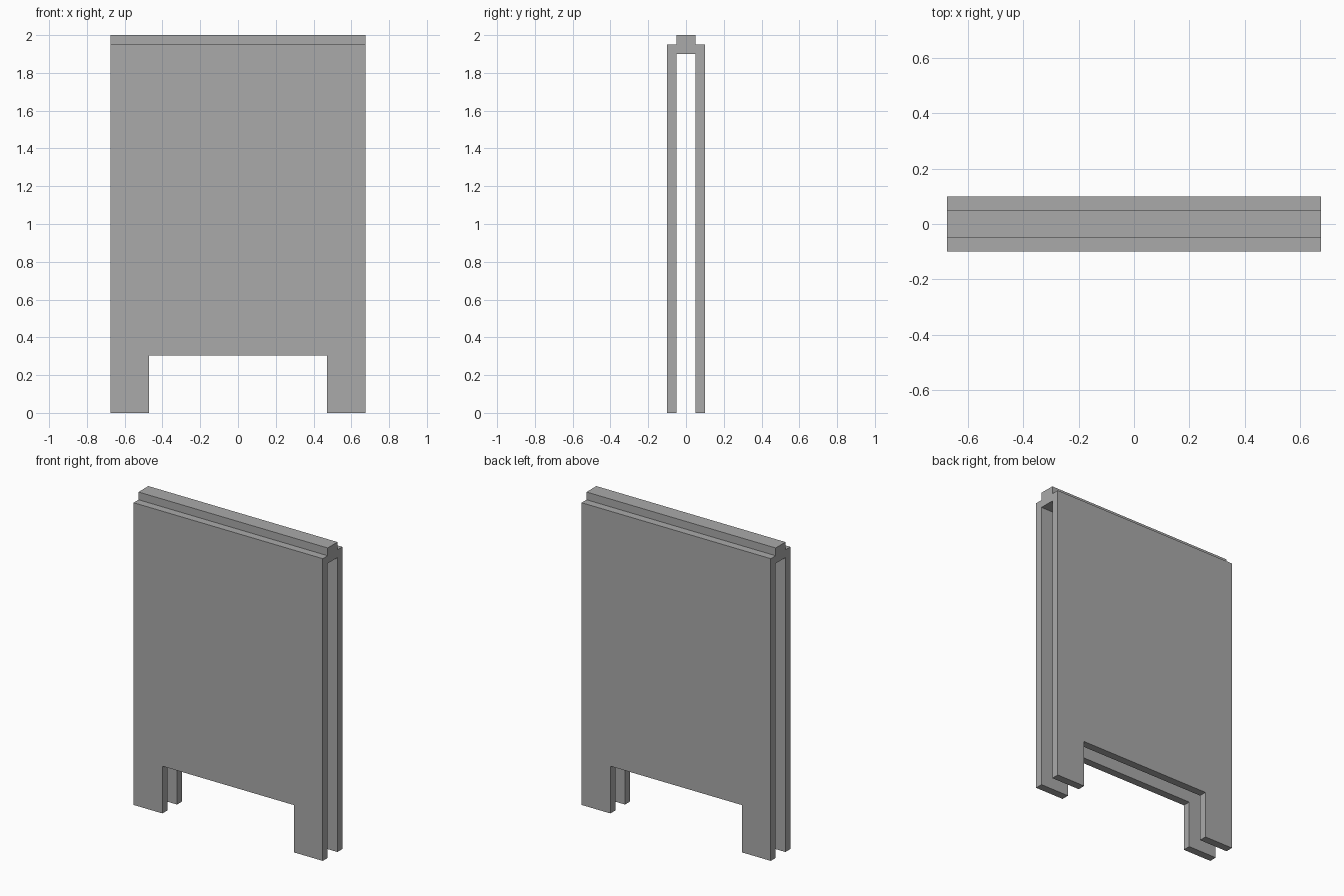
import bpy
import bmesh
from mathutils import Vector

cube = bpy.data.objects.get("Cube")
if cube:
    bpy.data.objects.remove(cube, do_unlink=True)

HALF_W = 0.675           # half width of the board
OUT, INN = 0.10, 0.05    # outer and inner depth of the panels
SHOULDER, TOP, SLOT = 1.95, 2.0, 1.90
NOTCH_W, NOTCH_H = 0.47, 0.305

grey = bpy.data.materials.new("plain grey")
grey.use_nodes = True
colour = (0.4, 0.4, 0.4, 1)
grey.diffuse_color = colour
grey.node_tree.nodes["Principled BSDF"].inputs["Base Color"].default_value = colour


def extrude(name, points, direction):
    """Solid made by pushing a flat outline along a direction."""
    bm = bmesh.new()
    face = bm.faces.new([bm.verts.new(p) for p in points])
    moved = bmesh.ops.extrude_face_region(bm, geom=[face], use_keep_orig=True)["geom"]
    bmesh.ops.translate(bm, vec=Vector(direction),
                        verts=[g for g in moved if isinstance(g, bmesh.types.BMVert)])
    bmesh.ops.recalc_face_normals(bm, faces=bm.faces)
    mesh = bpy.data.meshes.new(name)
    bm.to_mesh(mesh)
    bm.free()
    mesh.materials.append(grey)
    obj = bpy.data.objects.new(name, mesh)
    bpy.context.collection.objects.link(obj)
    return obj


# Two panels joined by a raised ridge: half outline, mirrored in depth
half = [(INN, SLOT), (INN, 0), (OUT, 0), (OUT, SHOULDER), (INN, SHOULDER), (INN, TOP)]
outline = half + [(-y, z) for y, z in reversed(half)]
board = extrude("double_panel_board", [(-HALF_W, y, z) for y, z in outline],
                (2 * HALF_W, 0, 0))

# Notch between the feet, cut through both panels
corners = [(-NOTCH_W, -0.1), (NOTCH_W, -0.1), (NOTCH_W, NOTCH_H), (-NOTCH_W, NOTCH_H)]
cutter = extrude("foot_notch_cutter", [(x, -0.2, z) for x, z in corners], (0, 0.4, 0))
cutter.hide_render = True
cut = board.modifiers.new("foot_notch", "BOOLEAN")
cut.operation = "DIFFERENCE"
cut.solver = "EXACT"
cut.object = cutter

# Keep the cut shape and drop the cutter
bpy.context.view_layer.objects.active = board
bpy.ops.object.modifier_apply(modifier=cut.name)
bpy.data.objects.remove(cutter, do_unlink=True)
